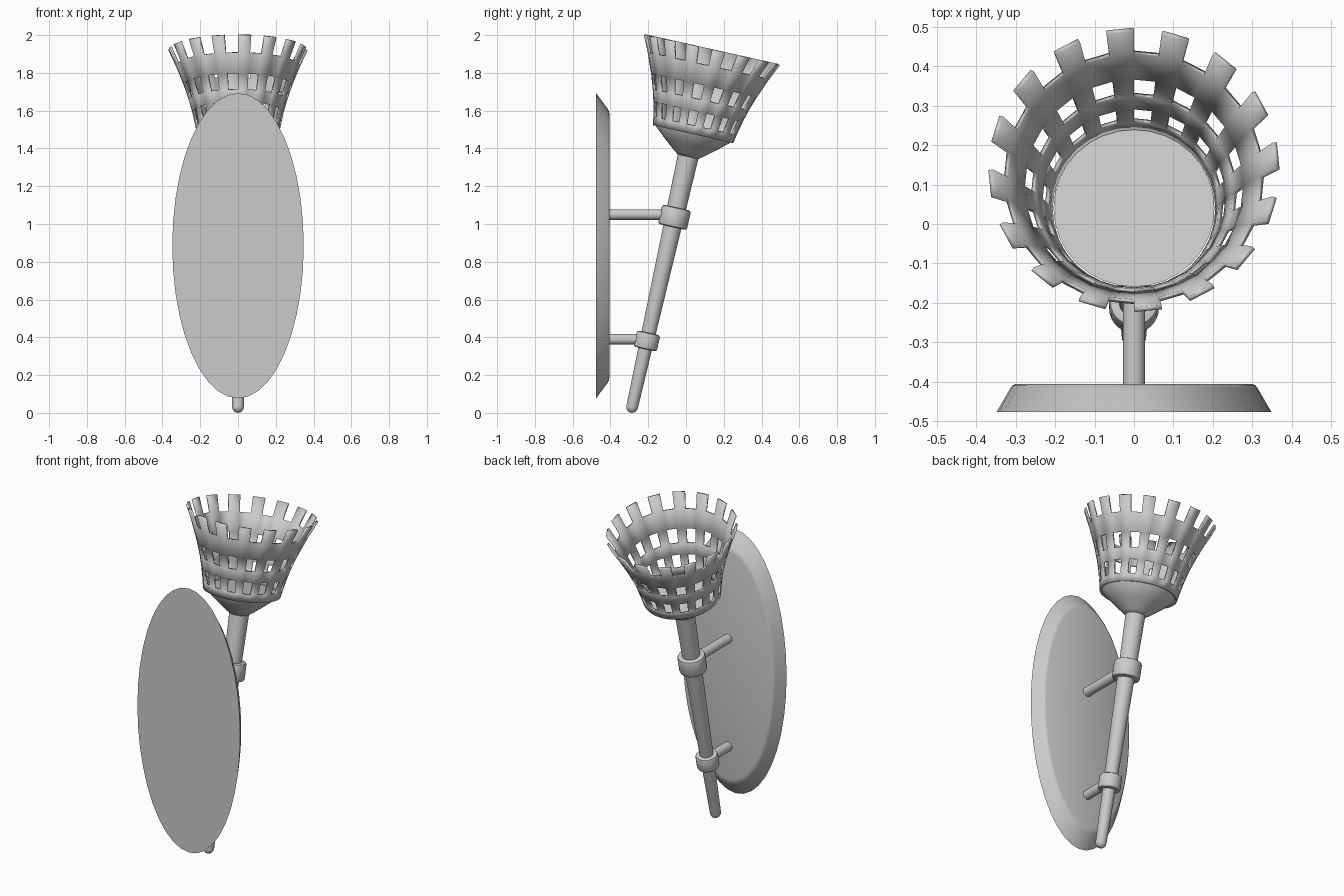
import bpy, bmesh, math
from mathutils import Matrix, Vector

if "Cube" in bpy.data.objects:
    bpy.data.objects.remove(bpy.data.objects["Cube"])

TILT = math.radians(12.6)
# torch axis frame: local z runs up the leaning handle
TORCH = Matrix.Translation((0, -0.292, 0.001)) @ Matrix.Rotation(-TILT, 4, 'X')


def finish(name, bm, matrix, angle=40):
    bmesh.ops.transform(bm, matrix=matrix, verts=bm.verts)
    bmesh.ops.recalc_face_normals(bm, faces=bm.faces)
    me = bpy.data.meshes.new(name)
    bm.to_mesh(me)
    bm.free()
    ob = bpy.data.objects.new(name, me)
    bpy.context.collection.objects.link(ob)
    bpy.ops.object.select_all(action='DESELECT')
    ob.select_set(True)
    bpy.context.view_layer.objects.active = ob
    bpy.ops.object.shade_smooth_by_angle(angle=math.radians(angle))
    return ob


def rings(bm, profile, n):
    return [[bm.verts.new((r * math.cos(a), r * math.sin(a), z))
             for a in (math.pi / 2 + 2 * math.pi * i / n for i in range(n))]
            for r, z in profile]


def lathe(name, profile, n, matrix, caps=True, closed=False, angle=40):
    bm = bmesh.new()
    rs = rings(bm, profile, n)
    pairs = list(zip(rs, rs[1:])) + ([(rs[-1], rs[0])] if closed else [])
    for lo, hi in pairs:
        for i in range(n):
            j = (i + 1) % n
            bm.faces.new((lo[i], lo[j], hi[j], hi[i]))
    if caps:
        bm.faces.new(rs[0])
        bm.faces.new(rs[-1])
    return finish(name, bm, matrix, angle)


# oval wall plate with a sloped, softened rim
to_y = Matrix.Rotation(-math.pi / 2, 4, 'X')      # local z -> +y
plate = Matrix.Translation((0, -0.476, 0.885)) @ to_y @ Matrix.Diagonal((0.348, 0.808, 1, 1))
lathe("wall_plate", [(1, 0), (0.9, 0.06), (0.885, 0.067), (0.86, 0.071)], 40, plate)

# tapered handle with rounded lower tip
tip = [(0.031 * math.sin(t), 0.031 - 0.031 * math.cos(t))
       for t in (math.radians(d) for d in (8, 30, 50, 70, 90))]
lathe("handle", tip + [(0.056, 1.41)], 24, TORCH)

# clamps around the handle and struts back to the plate
for label, s, r, inner, h, z in (("lower", 0.389, 0.063, 0.034, 0.088, 0.39),
                                 ("upper", 1.06, 0.078, 0.046, 0.105, 1.05)):
    c, k = 0.012, h / 2
    prof = [(inner, -k), (r - c, -k), (r - c * 0.3, -k + c * 0.3), (r, -k + c),
            (r, k - c), (r - c * 0.3, k - c * 0.3), (r - c, k), (inner, k)]
    lathe(label + "_clamp", prof, 28, TORCH @ Matrix.Translation((0, 0, s)),
          caps=False, closed=True)
    y_end = -0.292 + z * math.tan(TILT)
    lathe(label + "_strut", [(0.028, 0), (0.028, y_end + 0.415)], 20,
          Matrix.Translation((0, -0.415, z)) @ to_y)

# solid cup under the basket, its top forms the floor
lathe("basket_cup", [(0.05, 1.385), (0.075, 1.402), (0.14, 1.455), (0.2, 1.508), (0.204, 1.522)],
      32, TORCH)

# flared openwork basket: every other column has two windows and an open top
levels = [(0.206, 1.513), (0.214, 1.558), (0.231, 1.635), (0.249, 1.70),
          (0.276, 1.78), (0.318, 1.885), (0.358, 1.972)]
bm = bmesh.new()
rs = rings(bm, levels, 32)
for row, (lo, hi) in enumerate(zip(rs, rs[1:])):
    for i in range(32):
        if row % 2 and i % 2:
            continue
        j = (i + 1) % 32
        bm.faces.new((lo[i], lo[j], hi[j], hi[i]))
basket = finish("basket", bm, TORCH)
mod = basket.modifiers.new("thickness", 'SOLIDIFY')
mod.thickness = 0.012
mod.offset = -1
